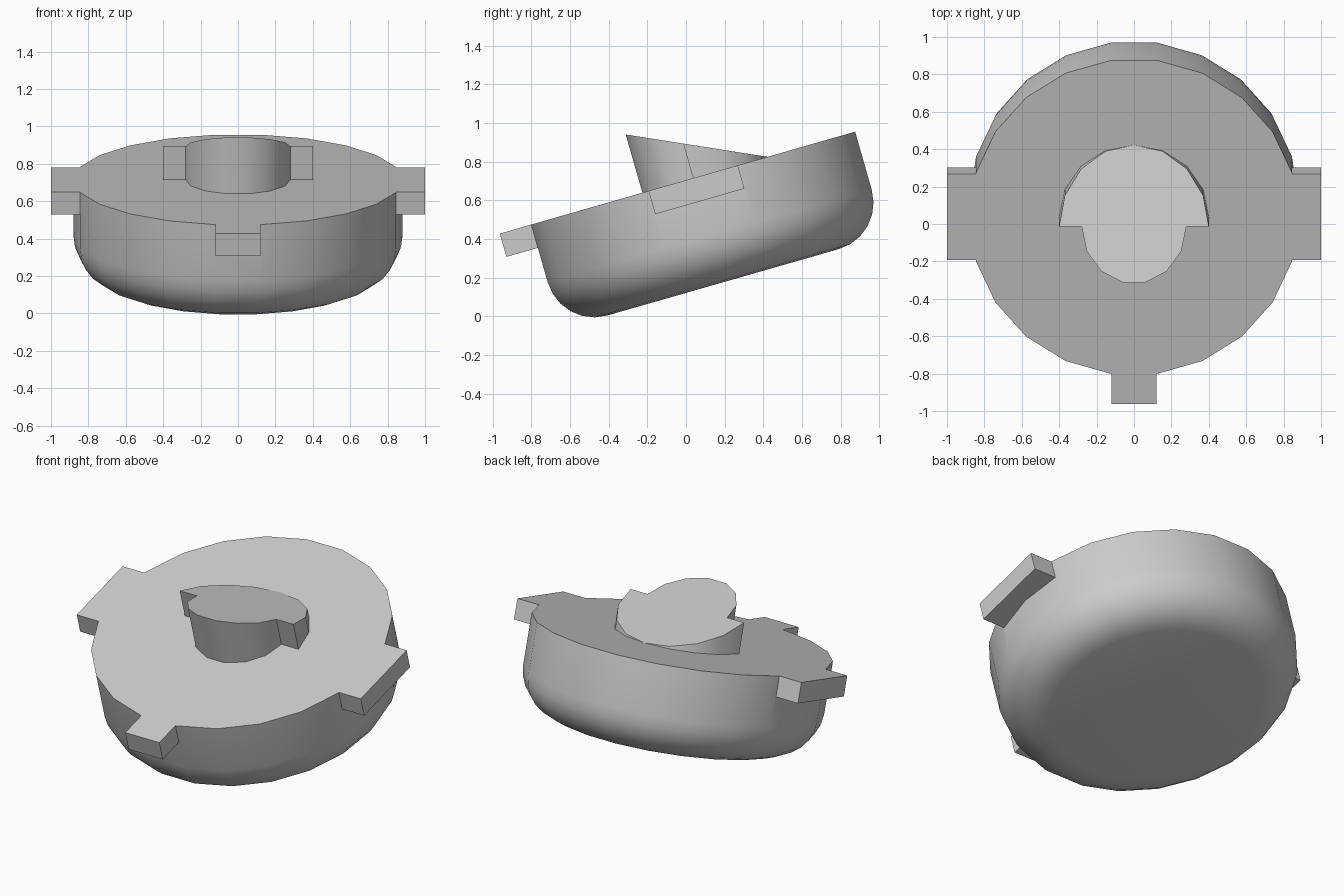
import bpy, bmesh
from math import sin, cos, pi, radians
from mathutils import Matrix

if "Cube" in bpy.data.objects:
    bpy.data.objects.remove(bpy.data.objects["Cube"])

# Everything is built level (top face at z = 0), then tilted into place
PLACE = Matrix.Translation((0, 0.037, 0.715)) @ Matrix.Rotation(radians(16), 4, 'X')
SIDES = 22


def make(name, bm):
    bmesh.ops.recalc_face_normals(bm, faces=bm.faces[:])
    me = bpy.data.meshes.new(name)
    bm.to_mesh(me)
    bm.free()
    ob = bpy.data.objects.new(name, me)
    bpy.context.collection.objects.link(ob)
    return ob


def loft(name, rings):
    bm = bmesh.new()
    loops = [[bm.verts.new(p) for p in r] for r in rings]
    n = len(loops[0])
    for a, b in zip(loops, loops[1:]):
        for i in range(n):
            j = (i + 1) % n
            quad = list(dict.fromkeys((a[i], a[j], b[j], b[i])))
            bm.faces.new(quad)
    bm.faces.new(loops[0][::-1])
    bm.faces.new(loops[-1])
    return make(name, bm)


def box(name, x0, x1, y0, y1, z0, z1):
    return loft(name, [[(x0, y0, z), (x1, y0, z), (x1, y1, z), (x0, y1, z)] for z in (z0, z1)])


# Round body with a rounded lower rim
profile = [(0.63 + 0.25 * cos(radians(a)), -0.31 - 0.25 * sin(radians(a)))
           for a in (90, 75, 60, 45, 30, 15, 0)] + [(0.88, 0)]
body = loft("round_body", [[(r * cos(2 * pi * i / SIDES), r * sin(2 * pi * i / SIDES), z)
                            for i in range(SIDES)] for r, z in profile])

# Locking tabs, flush with the top face
tabs = [box("left_tab", -1, -0.78, -0.24, 0.24, -0.125, 0),
        box("right_tab", 0.78, 1, -0.24, 0.24, -0.125, 0),
        box("front_tab", -0.12, 0.12, -1.04, -0.8, -0.125, 0)]
for tab in tabs:
    mod = body.modifiers.new(tab.name, 'BOOLEAN')
    mod.operation = 'UNION'
    mod.solver = 'EXACT'
    mod.object = tab
    bpy.context.view_layer.objects.active = body
    bpy.ops.object.modifier_apply(modifier=mod.name)
    bpy.data.objects.remove(tab)

# Keyed plug: wide half-round at the back, narrow half-round in front, sloped top
back = [(0.4 * cos(pi * i / 8), 0.4 * sin(pi * i / 8)) for i in range(9)]
front = [(0.28 * cos(pi + pi * i / 7), 0.28 * sin(pi + pi * i / 7)) for i in range(8)]
outline = back + front
plug = loft("keyed_plug", [[(x, y, -0.04) for x, y in outline],
                           [(x, y, 0.186 - 0.465 * y) for x, y in outline]])

for ob in (body, plug):
    ob.data.transform(PLACE)
    bpy.ops.object.select_all(action='DESELECT')
    ob.select_set(True)
    bpy.context.view_layer.objects.active = ob
    bpy.ops.object.shade_smooth_by_angle(angle=radians(35))
